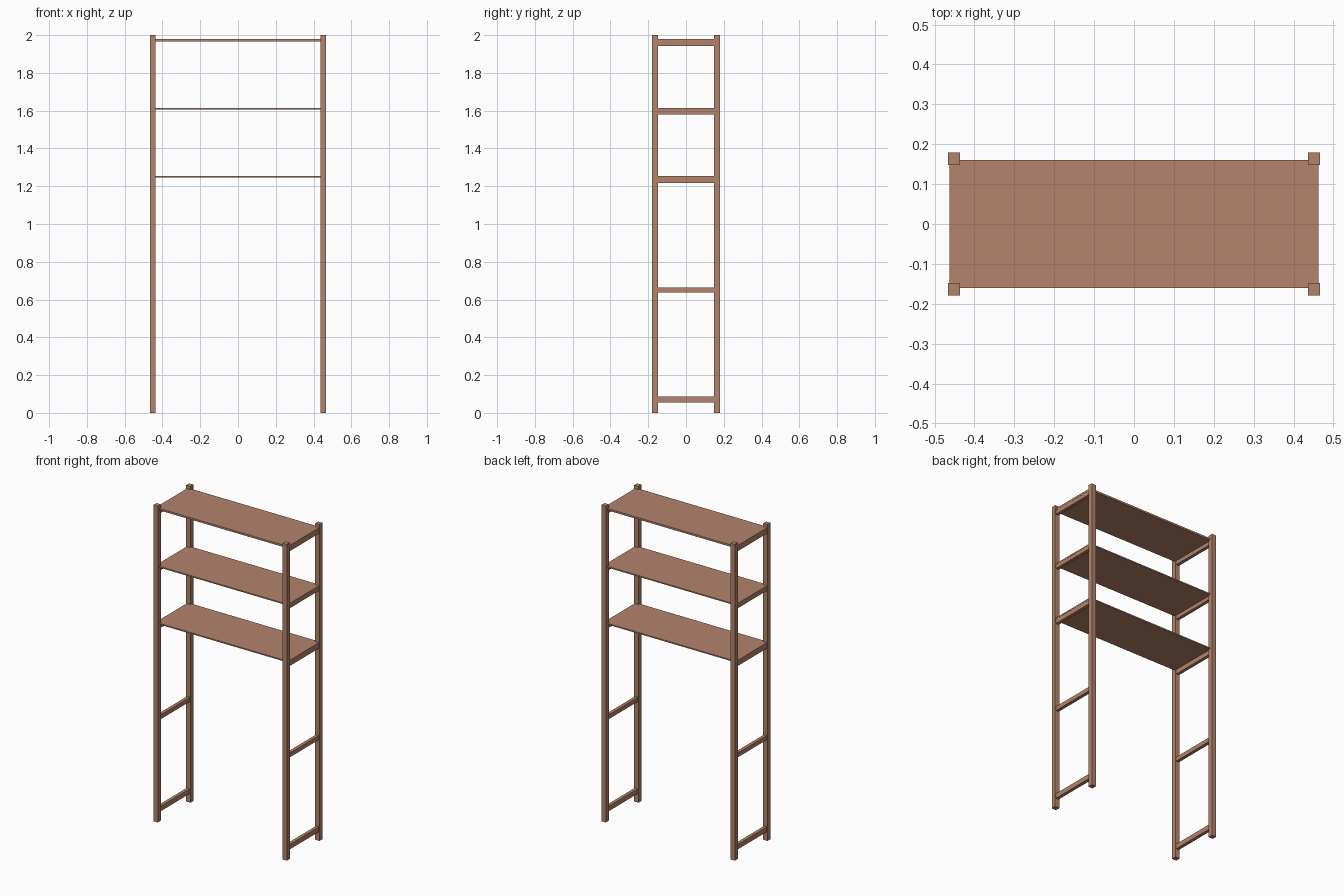
import bpy

if "Cube" in bpy.data.objects:
    bpy.data.objects.remove(bpy.data.objects["Cube"])

wood = bpy.data.materials.new("brown wood")
wood.diffuse_color = (0.45, 0.23, 0.15, 1)
wood.use_nodes = True
wood.node_tree.nodes["Principled BSDF"].inputs["Base Color"].default_value = wood.diffuse_color


def box(name, x0, x1, y0, y1, z0, z1):
    """Axis-aligned box given by its limits."""
    bpy.ops.mesh.primitive_cube_add(
        size=1, location=((x0 + x1) / 2, (y0 + y1) / 2, (z0 + z1) / 2))
    ob = bpy.context.object
    ob.name = name
    ob.scale = (x1 - x0, y1 - y0, z1 - z0)
    bpy.ops.object.transform_apply(location=False, rotation=False, scale=True)
    ob.data.materials.append(wood)


POST_X, POST_Y, POST_W = 0.467, 0.179, 0.031
SHELF_X, SHELF_Y = 0.463, 0.161
shelf_levels = [(1.979, 0.012), (1.613, 0.008), (1.253, 0.008)]   # top, thickness
rails = [(1.942, 1.978), (1.581, 1.612), (1.216, 1.252),
         (0.638, 0.665), (0.056, 0.087)]                          # bottom, top

for side in (-1, 1):
    # corner posts
    for depth in (-1, 1):
        xs = sorted((side * POST_X, side * (POST_X - POST_W)))
        ys = sorted((depth * POST_Y, depth * (POST_Y - POST_W)))
        box("post", *xs, *ys, 0, 2)
    # side rails joining front and back posts
    xs = sorted((side * (SHELF_X - 0.001), side * (SHELF_X - 0.022)))
    for z0, z1 in rails:
        box("side_rail", *xs, -0.155, 0.155, z0, z1)

# thin shelf boards
for top, thick in shelf_levels:
    box("shelf", -SHELF_X, SHELF_X, -SHELF_Y, SHELF_Y, top - thick, top)
